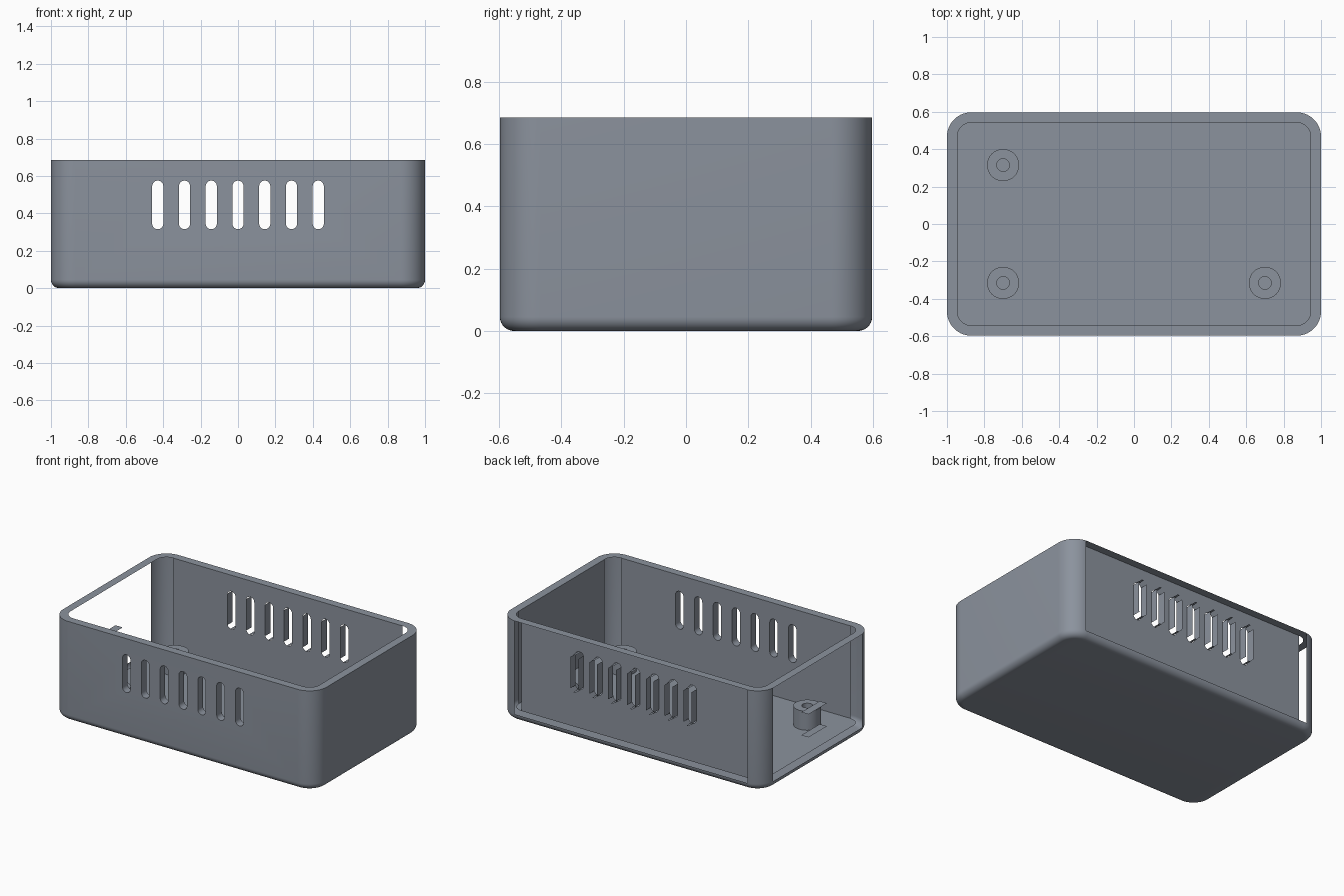
import bpy, bmesh
from math import sin, cos, pi, hypot

HX, HY, H = 1.0, 0.597, 0.685      # outer half sizes and height
WALL, R, FILLET, FLOOR = 0.055, 0.13, 0.045, 0.05
SEG = 14
CX, CY = HX - R, HY - R            # corner arc centres

cube = bpy.data.objects.get("Cube")
if cube:
    bpy.data.objects.remove(cube, do_unlink=True)

grey = bpy.data.materials.new("slate grey plastic")
grey.use_nodes = True
grey.diffuse_color = (0.26, 0.29, 0.34, 1)
bsdf = next(n for n in grey.node_tree.nodes if n.type == 'BSDF_PRINCIPLED')
bsdf.inputs["Base Color"].default_value = grey.diffuse_color


def finish(name, bm):
    """Turn a bmesh into a linked object with the body material."""
    mesh = bpy.data.meshes.new(name)
    bm.to_mesh(mesh)
    bm.free()
    obj = bpy.data.objects.new(name, mesh)
    mesh.materials.append(grey)
    bpy.context.collection.objects.link(obj)
    return obj


def smooth(obj):
    bpy.ops.object.select_all(action='DESELECT')
    obj.select_set(True)
    bpy.context.view_layer.objects.active = obj
    bpy.ops.object.shade_smooth_by_angle(angle=pi / 6)


def loft(bm, rings, cap_start=False, cap_end=False):
    """Skin closed rings of points in order."""
    loops = [[bm.verts.new(p) for p in ring] for ring in rings]
    for a, b in zip(loops, loops[1:]):
        for i in range(len(a)):
            j = (i + 1) % len(a)
            bm.faces.new((a[i], a[j], b[j], b[i]))
    if cap_start:
        bm.faces.new(loops[0][::-1])
    if cap_end:
        bm.faces.new(loops[-1])
    bmesh.ops.recalc_face_normals(bm, faces=bm.faces[:])


def rounded_ring(inset, z):
    r = R - inset
    ring = []
    for q, (sx, sy) in enumerate(((1, 1), (-1, 1), (-1, -1), (1, -1))):
        for i in range(SEG + 1):
            a = (q + i / SEG) * pi / 2
            ring.append((sx * CX + r * cos(a), sy * CY + r * sin(a), z))
    return ring


def circle(x, y, r, z, n=32):
    return [(x + r * cos(2 * pi * i / n), y + r * sin(2 * pi * i / n), z)
            for i in range(n)]


# Tray solid: rounded underside, outer wall, rim, inner wall, floor
bm = bmesh.new()
rings = []
for i in range(9):
    t = i / 8 * pi / 2
    rings.append(rounded_ring(FILLET * (1 - sin(t)), FILLET * (1 - cos(t))))
rings += [rounded_ring(0, H), rounded_ring(WALL, H), rounded_ring(WALL, FLOOR)]
loft(bm, rings, True, True)
tray = finish("tray", bm)

# Cutter: seven vent slots through both long walls, one port in the end wall
bm = bmesh.new()
SLOT_R, SLOT_LOW, SLOT_HIGH = 0.03, 0.345, 0.545
for k in range(-3, 4):
    outline = []
    for centre, start in ((SLOT_HIGH, 0), (SLOT_LOW, pi)):
        for i in range(13):
            a = start + pi * i / 12
            outline.append((k * 0.143 + SLOT_R * cos(a), centre + SLOT_R * sin(a)))
    loft(bm, [[(x, y, z) for x, z in outline] for y in (-0.8, 0.8)], True, True)
port = [(-0.1, 0.2), (0.1, 0.2), (0.1, 0.358), (-0.1, 0.358)]
loft(bm, [[(x, y, z) for y, z in port] for x in (-1.1, -0.9)], True, True)
cutter = finish("opening_cutter", bm)
cutter.hide_render = True

cut = tray.modifiers.new("openings", 'BOOLEAN')
cut.operation = 'DIFFERENCE'
cut.solver = 'EXACT'
cut.object = cutter
depsgraph = bpy.context.evaluated_depsgraph_get()
bm = bmesh.new()
bm.from_object(tray, depsgraph)
tray.modifiers.clear()
bpy.data.objects.remove(cutter, do_unlink=True)


def is_open(face):
    """Panels left out of the shell."""
    c, n = face.calc_center_median(), face.normal
    if abs(n.z) > 0.95 or c.z < FLOOR + 0.01:
        return False
    back_outer = n.y > 0.99 and c.y > HY - 0.01
    end_outer = n.x < -0.99 and c.x < -HX + 0.01
    end_inner = n.x > 0.99 and c.x < -0.9
    dx, dy = abs(c.x) - CX, abs(c.y) - CY
    inner_corner = dx > 0 and dy > 0 and hypot(dx, dy) < R - WALL / 2
    in_back_wall = HY - WALL + 0.01 < c.y < HY - 0.01 and abs(c.x) < 0.6
    slot_end = in_back_wall and abs(n.x) < 0.98
    in_end_wall = -HX + 0.01 < c.x < -HX + WALL - 0.01 and abs(c.y) < 0.3
    return back_outer or end_outer or end_inner or inner_corner or slot_end or in_end_wall


bm.normal_update()
bmesh.ops.delete(bm, geom=[f for f in bm.faces if is_open(f)], context='FACES')
bm.to_mesh(tray.data)
bm.free()
smooth(tray)

# Screw posts: three with blind holes, the fourth an open sleeve
POST_TOP = 0.18
for side, sx in (("left", 1), ("right", -1)):
    for end, sy in (("front", -1), ("back", 1)):
        x, y = sx * 0.7, sy * 0.315
        bm = bmesh.new()
        rings = [circle(x, y, 0.086, FLOOR), circle(x, y, 0.086, POST_TOP)]
        sleeve = sx > 0 and sy > 0
        if not sleeve:
            rings += [circle(x, y, 0.034, POST_TOP), circle(x, y, 0.034, FLOOR + 0.005)]
        loft(bm, rings, False, not sleeve)
        smooth(finish(f"{end}_{side}_screw_post", bm))
